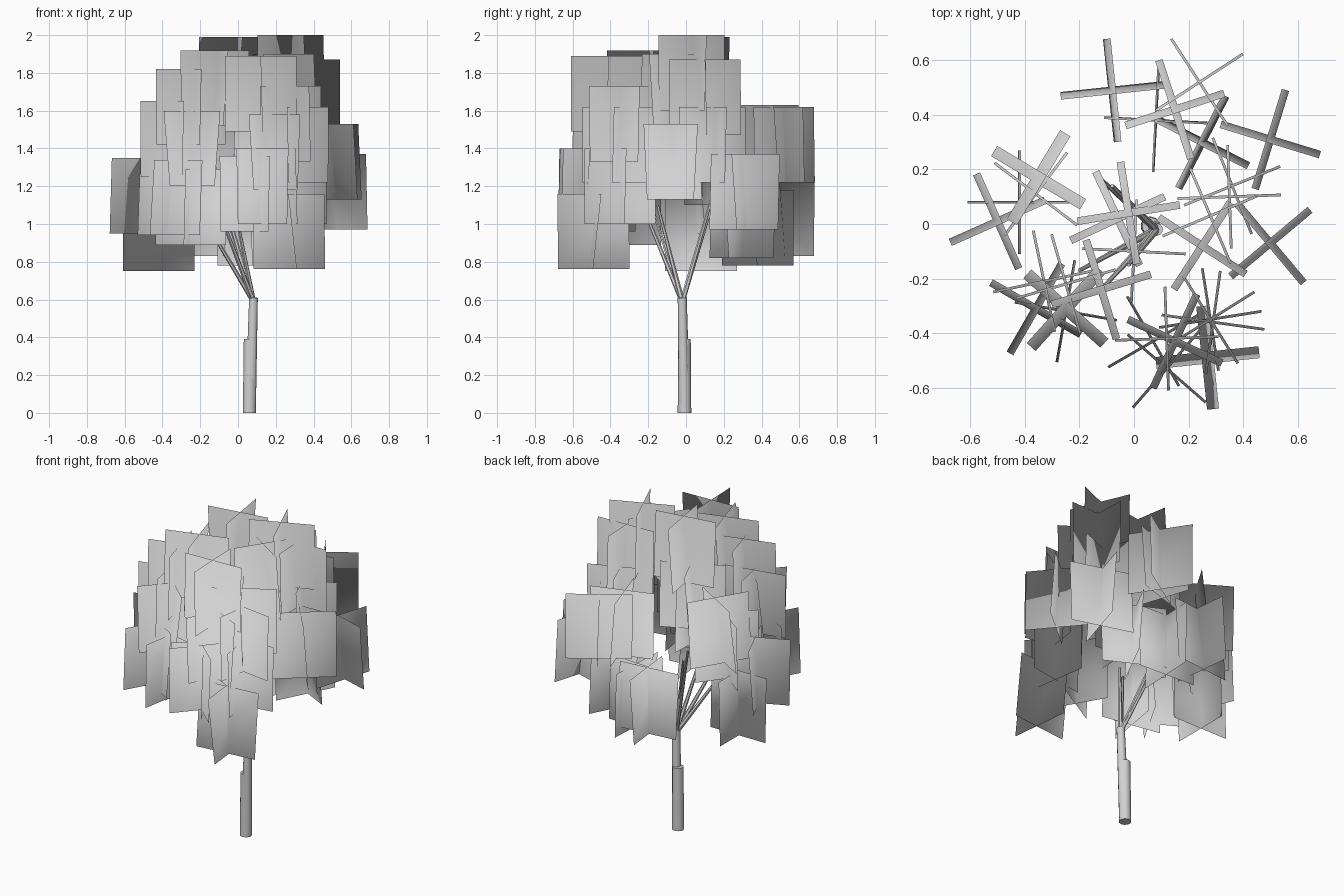
import bpy
import math
from mathutils import Vector

cube = bpy.data.objects.get("Cube")
if cube:
    bpy.data.objects.remove(cube, do_unlink=True)


def make_material(name, rgb):
    mat = bpy.data.materials.new(name)
    mat.use_nodes = True
    colour = (*rgb, 1.0)
    mat.diffuse_color = colour
    shader = next(n for n in mat.node_tree.nodes if n.type == "BSDF_PRINCIPLED")
    shader.inputs["Base Color"].default_value = colour
    shader.inputs["Roughness"].default_value = 0.9
    return mat


grey = make_material("light grey", (0.64, 0.64, 0.64))


def add_mesh(name, verts, faces):
    mesh = bpy.data.meshes.new(name)
    mesh.from_pydata([tuple(v) for v in verts], [], faces)
    mesh.materials.append(grey)
    obj = bpy.data.objects.new(name, mesh)
    bpy.context.scene.collection.objects.link(obj)
    return obj


def limb(name, start, end, r_start, r_end, sides=10):
    """Tapered round limb between two points, with closed ends."""
    start, end = Vector(start), Vector(end)
    turn = (end - start).to_track_quat("Z", "Y")
    verts = []
    for centre, radius in ((start, r_start), (end, r_end)):
        for i in range(sides):
            a = math.tau * i / sides
            offset = Vector((math.cos(a), math.sin(a), 0)) * radius
            verts.append(centre + turn @ offset)
    faces = [(i, (i + 1) % sides, (i + 1) % sides + sides, i + sides)
             for i in range(sides)]
    faces += [tuple(reversed(range(sides))), tuple(range(sides, 2 * sides))]
    obj = add_mesh(name, verts, faces)
    obj.data.shade_smooth()
    obj.data.set_sharp_from_angle(angle=math.radians(50))
    return obj


# Trunk: a thick sleeve at the foot and a slimmer leaning stem
limb("trunk_base", (0.06, -0.008, 0), (0.062, -0.008, 0.39), 0.036, 0.033)
trunk_top = Vector((0.082, -0.02, 0.61))
limb("trunk_upper", (0.066, -0.008, 0.02), trunk_top, 0.03, 0.024)

# Branches fanning out from the top of the trunk
branch_tips = [(-0.14, 0.18, 1.24), (-0.2, -0.17, 1.06), (-0.12, -0.24, 1.12),
               (-0.02, -0.15, 1.1), (-0.08, 0.14, 1.15)]
for number, tip in enumerate(branch_tips, 1):
    limb(f"branch_{number}", trunk_top - Vector((0, 0, 0.02)), tip, 0.014, 0.007, 6)

# Foliage: crossed square cards, each tipped in towards the middle of the crown
HALF_WIDTH, HALF_HEIGHT = 0.19, 0.2
crown_base = Vector((0, 0, 0.9))


def crossed_cards(x, y, z, degrees, lean):
    """Corner loops of two cards crossing at right angles."""
    centre = Vector((x, y, z))
    angle = math.radians(degrees)
    along = Vector((math.cos(angle), math.sin(angle), 0))
    across = Vector((-along.y, along.x, 0))
    cards = []
    for side, facing in ((along, across), (across, along)):
        outward = facing * math.copysign(1, centre.dot(facing))
        wide = side * HALF_WIDTH
        tall = (Vector((0, 0, 1)) - outward * lean).normalized() * HALF_HEIGHT
        loop = [centre - wide - tall, centre + wide - tall,
                centre + wide + tall, centre - wide + tall]
        if wide.cross(tall).dot(outward) < 0:
            loop.reverse()
        cards.append(loop)
    return cards


def foliage(name, lean, clusters):
    verts, faces = [], []
    for x, y, z, degrees in clusters:
        for loop in crossed_cards(x, y, z, degrees, lean):
            faces.append(tuple(range(len(verts), len(verts) + 4)))
            verts += loop
    obj = add_mesh(name, verts, faces)
    obj.data.shade_smooth()
    # Soft shading as of one rounded crown
    normals = [tuple((v - crown_base).normalized()) for v in verts]
    obj.data.normals_split_custom_set_from_vertices(normals)


# Each cluster: x, y, z, turn in degrees
foliage("strongly_leaning_leaves", 0.11, [
    (-0.25, -0.31, 1.4, -42),
    (-0.35, 0.17, 1.42, -31),
    (0.27, -0.49, 0.96, 6),
])
foliage("leaning_leaves", 0.07, [
    (-0.08, 0.49, 1.03, 6),
    (0.5, 0.31, 1.17, -17),
    (0.5, -0.07, 1.33, -50),
    (0.25, -0.08, 1.7, -33),
    (-0.06, 0.02, 1.5, 25),
    (-0.02, 0.04, 1.79, 9),
    (-0.5, 0.01, 1.15, 24),
    (-0.36, -0.31, 1.14, -30),
    (-0.12, -0.24, 1.72, 17),
    (0.25, 0.3, 1.02, -27),
    (0.15, 0.42, 1.43, 18),
    (0.15, -0.43, 1.38, -25),
])
foliage("upright_leaves", 0.025, [
    (0.24, 0.52, 1.42, 33),
    (0.08, 0.38, 0.98, -3),
    (0.36, 0.14, 1.42, 22),
    (0.35, 0.1, 1.67, 2),
    (0.28, 0.03, 1.8, -67),
    (-0.36, 0.11, 1.3, -37),
    (-0.42, 0.08, 0.95, 0),
    (-0.25, -0.22, 1.62, 16),
    (-0.25, -0.32, 1.09, -10),
    (-0.33, -0.21, 1.45, 12),
    (0, -0.1, 1.35, -3),
    (0.07, -0.43, 1.16, 30),
    (0.12, -0.42, 1.69, 2),
    (0.28, -0.35, 1.2, 9),
    (0.28, -0.35, 1.53, 32),
    (0.29, -0.36, 1.42, -8),
    (0.12, -0.53, 1.2, 49),
])
